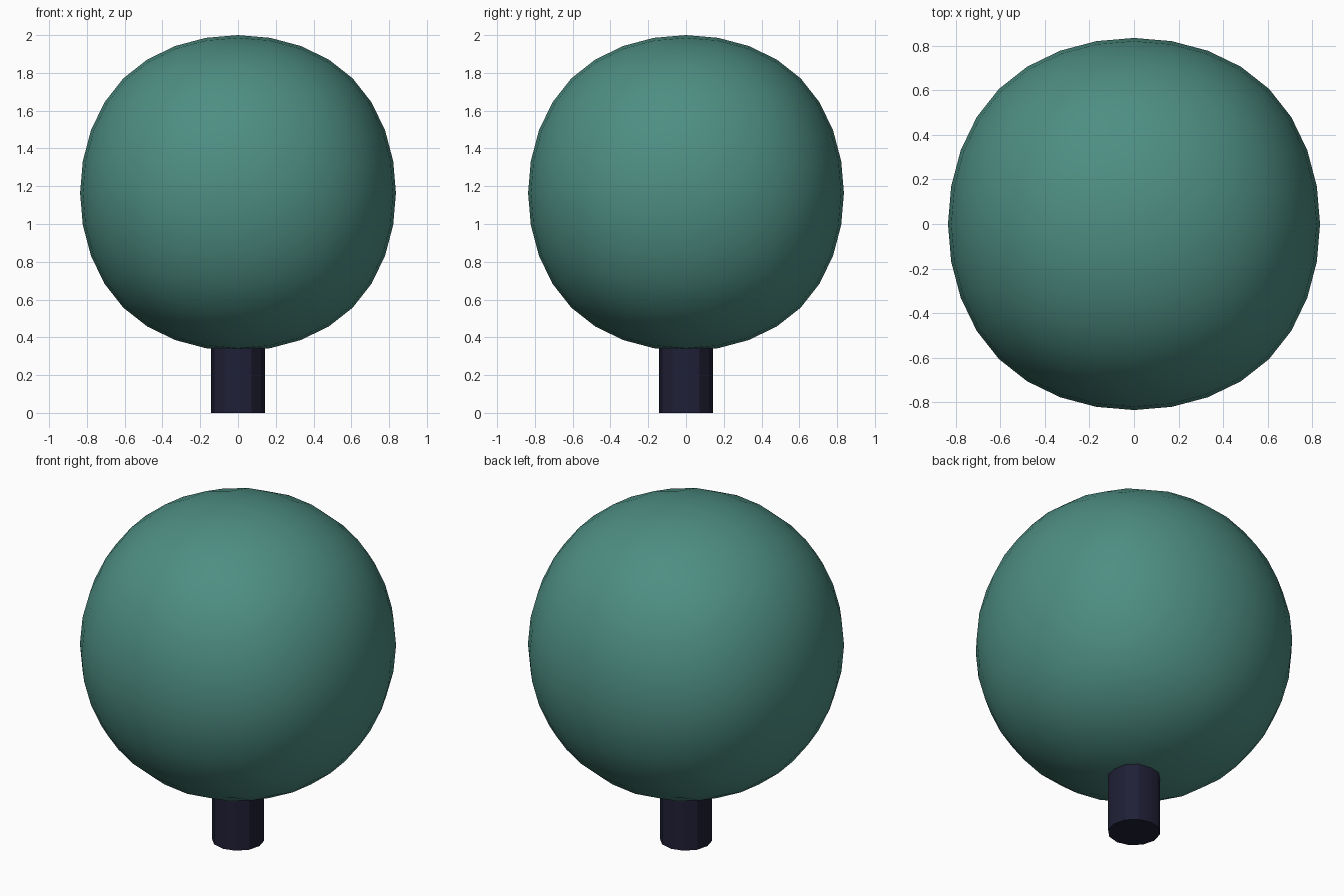
import bpy

if "Cube" in bpy.data.objects:
    bpy.data.objects.remove(bpy.data.objects["Cube"])


def colour(obj, name, rgb):
    mat = bpy.data.materials.new(name)
    mat.diffuse_color = (*rgb, 1.0)
    mat.use_nodes = True
    mat.node_tree.nodes["Principled BSDF"].inputs["Base Color"].default_value = mat.diffuse_color
    obj.data.materials.append(mat)


# Foliage: cube rounded by subdivision, touching z = 2 at the top
LIMIT = 0.8395      # face-centre distance of a subdivided unit half-size cube
RADIUS = 0.836
bpy.ops.mesh.primitive_cube_add(size=2 * RADIUS / LIMIT, location=(0, 0, 2 - RADIUS))
foliage = bpy.context.object
foliage.name = "foliage"
sub = foliage.modifiers.new("round", 'SUBSURF')
sub.levels = 3
sub.render_levels = 3
bpy.ops.object.shade_smooth()
colour(foliage, "leaf_green", (0.075, 0.27, 0.225))

# Trunk: twelve-sided post running up into the foliage
TRUNK_TOP = 0.5
bpy.ops.mesh.primitive_cylinder_add(vertices=12, radius=0.142, depth=TRUNK_TOP,
                                    location=(0, 0, TRUNK_TOP / 2))
trunk = bpy.context.object
trunk.name = "trunk"
bpy.ops.object.shade_smooth_by_angle()
colour(trunk, "dark_bark", (0.014, 0.014, 0.038))
